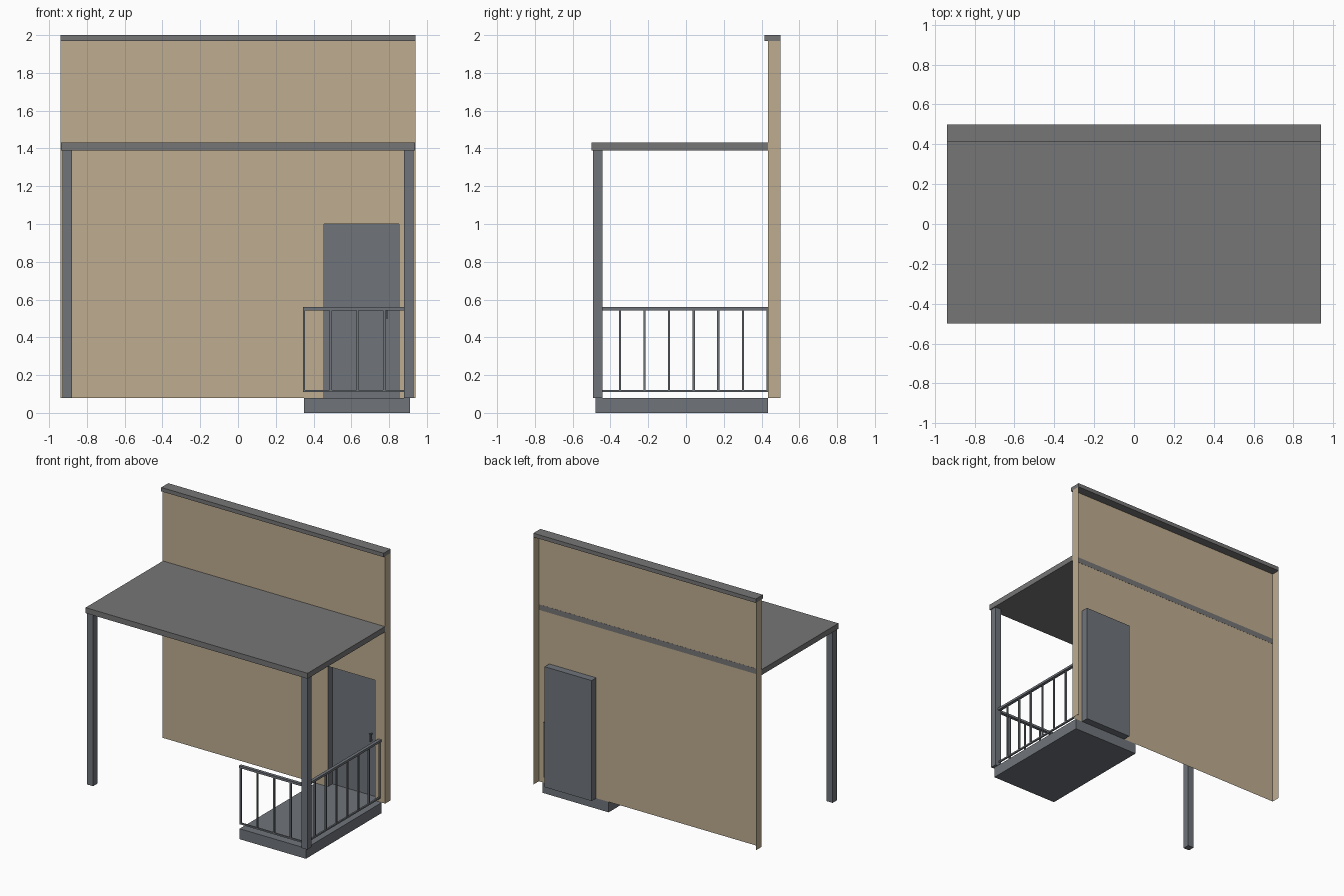
import bpy, bmesh

if "Cube" in bpy.data.objects:
    bpy.data.objects.remove(bpy.data.objects["Cube"])


def material(name, color):
    m = bpy.data.materials.new(name)
    m.diffuse_color = (*color, 1)
    m.use_nodes = True
    m.node_tree.nodes["Principled BSDF"].inputs["Base Color"].default_value = m.diffuse_color
    return m


TAN = material("tan_wall", (0.52, 0.42, 0.28))
STEEL = material("blue_grey", (0.16, 0.175, 0.195))
ROOF = material("roof_grey", (0.18, 0.18, 0.18))


def finish(bm, name, mat):
    mesh = bpy.data.meshes.new(name)
    bm.to_mesh(mesh)
    bm.free()
    mesh.materials.append(mat)
    ob = bpy.data.objects.new(name, mesh)
    bpy.context.collection.objects.link(ob)
    return ob


def box(name, x, y, z, mat=STEEL, open_front=False):
    bm = bmesh.new()
    bmesh.ops.create_cube(bm, size=1)
    for v in bm.verts:
        v.co = [r[0] if c < 0 else r[1] for c, r in zip(v.co, (x, y, z))]
    if open_front:
        front = [f for f in bm.faces if all(abs(v.co.y - y[0]) < 1e-5 for v in f.verts)]
        bmesh.ops.delete(bm, geom=front, context='FACES_ONLY')
    return finish(bm, name, mat)


WALL_Y, BACK_Y = 0.434, 0.5
BASE, TOP = 0.08, 1.97
HALF = 0.94
DOOR = (0.455, 0.852)

# facade: thin sheet with a door notch and a return at each end
bm = bmesh.new()
outline = [(-HALF, BASE), (DOOR[0], BASE), (DOOR[0], 1.0), (DOOR[1], 1.0),
           (DOOR[1], BASE), (HALF, BASE), (HALF, TOP), (-HALF, TOP)]
vs = [bm.verts.new((x, WALL_Y, z)) for x, z in outline]
bm.faces.new(vs)
for a, b in ((vs[5], vs[6]), (vs[7], vs[0])):
    c, d = (bm.verts.new((v.co.x, BACK_Y, v.co.z)) for v in (b, a))
    bm.faces.new((b, a, d, c))
finish(bm, "facade_wall", TAN)

# wall cap and canopy
box("wall_cap", (-HALF, HALF), (0.415, BACK_Y), (TOP, 2.0), ROOF)
box("canopy_roof", (-0.938, 0.938), (-0.5, WALL_Y + 0.001), (1.39, 1.432), ROOF)

# recessed doorway, open to the front, with a pull handle
box("door_recess", DOOR, (WALL_Y, 0.49), (BASE, 1.0), open_front=True)
box("door_handle", (0.783, 0.795), (0.465, 0.475), (0.50, 0.56))
for z in (0.502, 0.55):
    box("handle_mount", (0.785, 0.793), (0.475, 0.49), (z, z + 0.008))

# canopy posts
for side, x in (("left", -0.93), ("right", 0.88)):
    box(side + "_post", (x, x + 0.05), (-0.492, -0.442), (BASE, 1.39))

# porch platform
box("porch_platform", (0.35, 0.91), (-0.48, WALL_Y), (0, BASE))

# railings: top and bottom rails, evenly spaced balusters
RX, RY = 0.895, -0.467
for part, w, z in (("top_rail", 0.012, (0.543, 0.56)), ("bottom_rail", 0.006, (0.11, 0.121))):
    box("front_" + part, (0.344, 0.88), (RY - w, RY + w), z)
    box("side_" + part, (RX - w, RX + w), (-0.442, WALL_Y), z)


def baluster(name, x, y, r=0.006):
    box(name, (x - r, x + r), (y - r, y + r), (0.121, 0.543))


for i in range(4):
    baluster("front_baluster", 0.35 + i * 0.1415, RY)
for i in range(7):
    baluster("side_baluster", RX, -0.35 + i * 0.1303)
